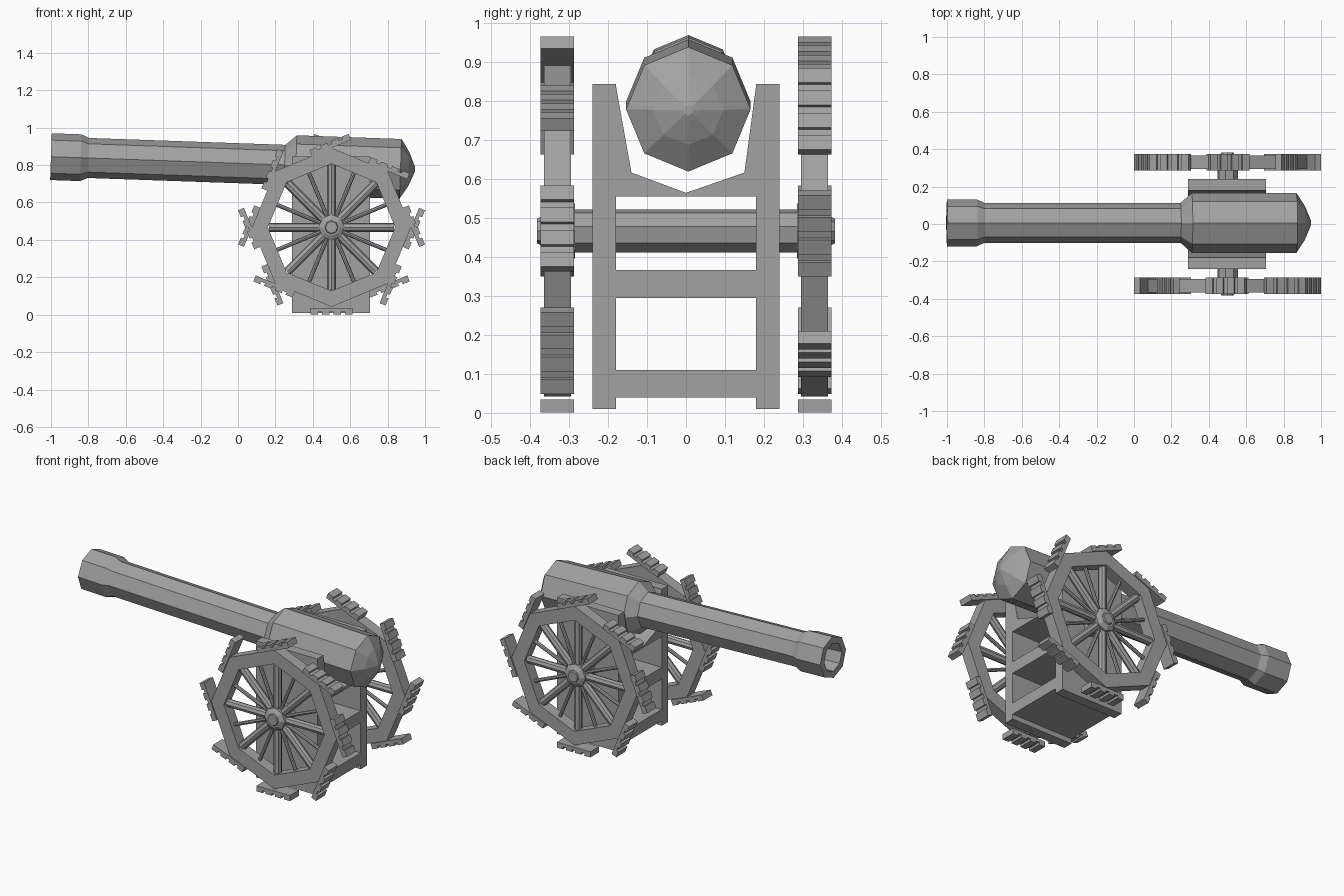
import bpy, bmesh, math
from mathutils import Matrix, Vector

if "Cube" in bpy.data.objects:
    bpy.data.objects.remove(bpy.data.objects["Cube"])

metal = bpy.data.materials.new("dull_grey")
metal.use_nodes = True
GREY = (0.36, 0.36, 0.36, 1)
metal.diffuse_color = GREY
metal.node_tree.nodes["Principled BSDF"].inputs["Base Color"].default_value = GREY

STEP = math.pi / 4
AXLE = Vector((0.5, 0, 0.467))
RIM = 0.425


def finish(name, bm):
    bmesh.ops.recalc_face_normals(bm, faces=bm.faces)
    mesh = bpy.data.meshes.new(name)
    bm.to_mesh(mesh)
    bm.free()
    mesh.materials.append(metal)
    obj = bpy.data.objects.new(name, mesh)
    bpy.context.collection.objects.link(obj)
    return obj


def add_box(bm, low, high, matrix=Matrix()):
    low, high = Vector(low), Vector(high)
    place = Matrix.Translation((low + high) / 2) @ Matrix.Diagonal((*(high - low), 1))
    bmesh.ops.create_cube(bm, size=1, matrix=matrix @ place)


def lathe(bm, profile, matrix, closed=False, turn=0):
    """Octagonal lathe of (distance, radius) points around local x."""
    rings = []
    for d, r in profile:
        rings.append([bm.verts.new(matrix @ Vector(
            (d, r * math.sin(i * STEP + turn), r * math.cos(i * STEP + turn)))) for i in range(8)])
    pairs = list(zip(rings, rings[1:]))
    if closed:
        pairs.append((rings[-1], rings[0]))
    for a, b in pairs:
        for i in range(8):
            j = (i + 1) % 8
            bm.faces.new((a[i], a[j], b[j], b[i]))
    if not closed:
        bm.faces.new(rings[0])
        bm.faces.new(rings[-1])


def prism(bm, outline, x0, x1):
    """Solid from a y-z outline, running along x."""
    face = bm.faces.new([bm.verts.new((x0, y, z)) for y, z in outline])
    out = bmesh.ops.extrude_face_region(bm, geom=[face])["geom"]
    moved = [v for v in out if isinstance(v, bmesh.types.BMVert)]
    bmesh.ops.translate(bm, verts=moved, vec=(x1 - x0, 0, 0))


# Gun barrel: hollow flared muzzle, long tube, thick breech and rounded end
bm = bmesh.new()
tilt = Matrix.Translation((-1, 0.006, 0.845)) @ Matrix.Rotation(0.035, 4, 'Y')
lathe(bm, [(1.1, 0.075), (0, 0.085), (0, 0.125), (0.16, 0.125), (0.2, 0.107),
           (1.25, 0.107), (1.31, 0.16), (1.87, 0.16), (1.915, 0.09),
           (1.94, 0.03), (1.947, 0.012)], tilt)
finish("barrel", bm)

# Carriage cheeks
for side, label in ((1, "left"), (-1, "right")):
    bm = bmesh.new()
    y0, y1 = sorted((side * 0.18, side * 0.24))
    add_box(bm, (0.29, y0, 0.01), (0.705, y1, 0.845))
    finish(label + "_cheek", bm)

# Shelves between the cheeks
for label, z0, z1 in (("lower", 0.04, 0.11), ("middle", 0.295, 0.367)):
    bm = bmesh.new()
    add_box(bm, (0.29, -0.18, z0), (0.705, 0.18, z1))
    finish(label + "_shelf", bm)

# Cradle holding the breech
bm = bmesh.new()
prism(bm, [(-0.18, 0.555), (0.18, 0.555), (0.18, 0.84), (0.15, 0.617),
           (0, 0.565), (-0.14, 0.617), (-0.18, 0.84)], 0.29, 0.705)
finish("cradle", bm)

# Axle
bm = bmesh.new()
lathe(bm, [(-0.34, 0.056), (0.34, 0.056)],
      Matrix.Translation(AXLE) @ Matrix.Rotation(math.pi / 2, 4, 'Z'), turn=0.2)
finish("axle", bm)

# Wheels
for side, label in ((1, "left"), (-1, "right")):
    hub_place = Matrix.Translation(AXLE) @ Matrix.Rotation(side * math.pi / 2, 4, 'Z')
    centre = AXLE + Vector((0, side * 0.33, 0))

    # Eight-sided rim
    bm = bmesh.new()
    lathe(bm, [(0.295, RIM), (0.365, RIM), (0.365, 0.34), (0.295, 0.34)], hub_place, closed=True)
    finish(label + "_rim", bm)

    # Hub with bevelled cap
    bm = bmesh.new()
    lathe(bm, [(0.285, 0.07), (0.36, 0.07), (0.374, 0.045), (0.374, 0.036), (0.382, 0.032)], hub_place)
    finish(label + "_hub", bm)

    # Thick spokes to the corners, thin ones between
    bm = bmesh.new()
    for k in range(16):
        spin = Matrix.Translation(centre) @ Matrix.Rotation(k * STEP / 2, 4, 'Y')
        radius = 0.011 if k % 2 else 0.024
        lathe(bm, [(0.04, radius), (0.335, radius)], spin)
    finish(label + "_spokes", bm)

    # Lugged tread plates on the corners; the ground one lies flat
    bm = bmesh.new()
    for k in range(8):
        lean = 0 if k == 4 else side * STEP / 2
        spin = (Matrix.Translation(centre) @ Matrix.Rotation(k * STEP, 4, 'Y')
                @ Matrix.Translation((0, 0, RIM + 0.007 if k == 4 else RIM))
                @ Matrix.Rotation(lean, 4, 'Y'))
        add_box(bm, (-0.113, -0.043, 0), (0.113, 0.043, 0.02), spin)
        for n in range(4):
            x = -0.113 + n * 0.062
            add_box(bm, (x, -0.043, 0.015), (x + 0.04, 0.043, 0.034), spin)
    finish(label + "_treads", bm)
